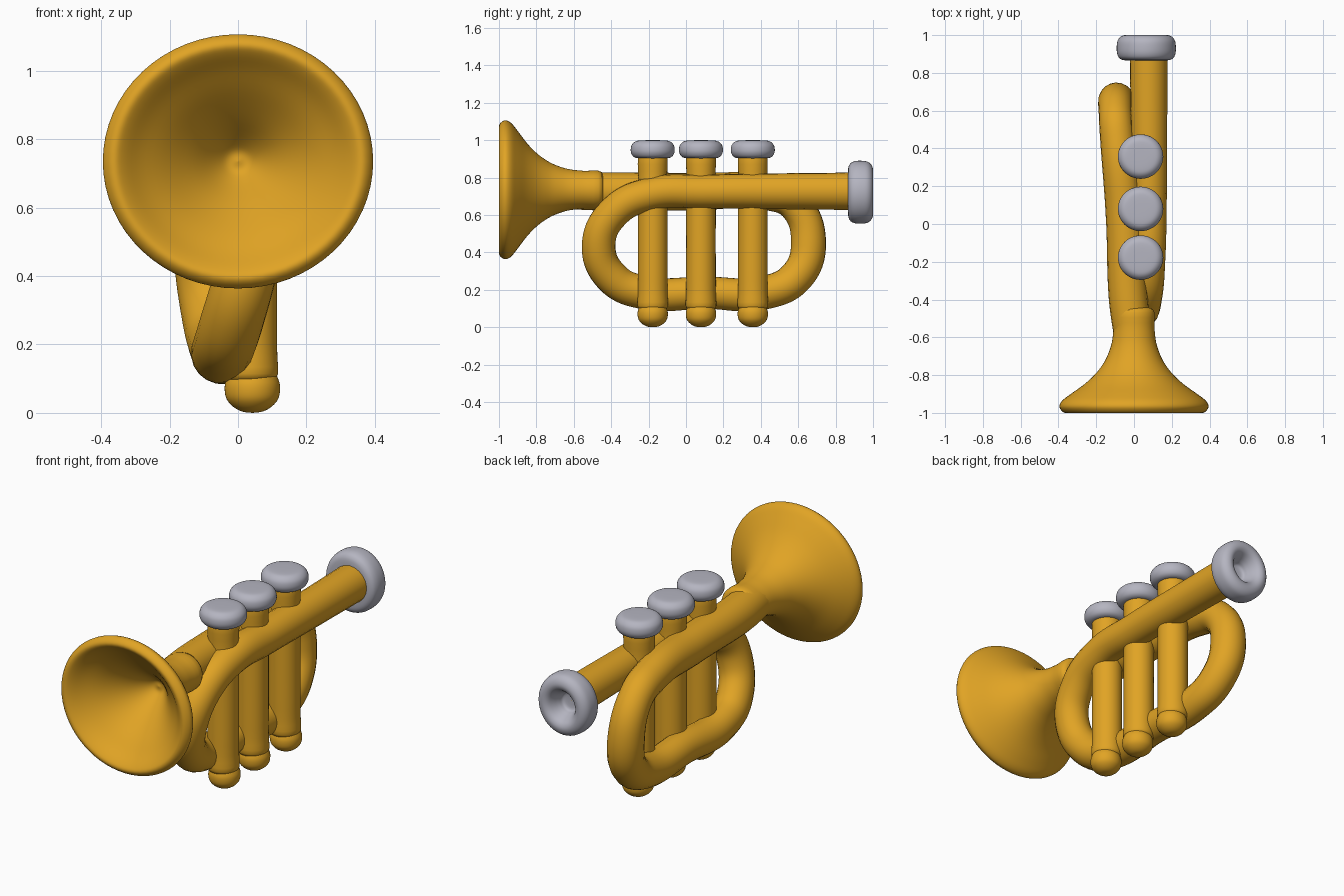
import bpy, math
from mathutils import Vector

if "Cube" in bpy.data.objects:
    bpy.data.objects.remove(bpy.data.objects["Cube"])


def material(name, color):
    m = bpy.data.materials.new(name)
    m.diffuse_color = (*color, 1)
    m.use_nodes = True
    m.node_tree.nodes["Principled BSDF"].inputs["Base Color"].default_value = m.diffuse_color
    return m


GOLD = material("golden brass", (0.75, 0.37, 0.018))
SILVER = material("silver grey", (0.46, 0.46, 0.53))


def add_mesh(name, me, mat):
    me.materials.clear()
    me.materials.append(mat)
    for p in me.polygons:
        p.use_smooth = True
    ob = bpy.data.objects.new(name, me)
    bpy.context.collection.objects.link(ob)
    return ob


def refine(pts, n=4):
    # Catmull-Rom interpolation of a short profile
    p = [Vector(q) for q in pts]
    p = [p[0]] + p + [p[-1]]
    out = []
    for i in range(1, len(p) - 2):
        a, b, c, d = p[i - 1:i + 3]
        for k in range(n):
            t = k / n
            out.append(0.5 * (2 * b + (c - a) * t + (2 * a - 5 * b + 4 * c - d) * t * t
                              + (3 * b - a - 3 * c + d) * t ** 3))
    return out + [p[-1]]


def lathe(name, profile, center, axis, mat, sx=1, sy=1, seg=48):
    # profile is (position along axis, radius); axis is 'y' or 'z'
    verts, faces = [], []
    prof = refine(profile)
    for h, r in prof:
        r = max(r, 0.0005)
        for k in range(seg):
            a = 2 * math.pi * k / seg
            u, v = r * math.cos(a) * sx, r * math.sin(a) * sy
            verts.append((center[0] + u, h, center[1] + v) if axis == 'y'
                         else (center[0] + u, center[1] + v, h))
    for i in range(len(prof) - 1):
        for k in range(seg):
            j = (k + 1) % seg
            f = (i * seg + k, i * seg + j, (i + 1) * seg + j, (i + 1) * seg + k)
            faces.append(f[::-1] if axis == 'y' else f)
    me = bpy.data.meshes.new(name)
    me.from_pydata(verts, [], faces)
    return add_mesh(name, me, mat)


def tube(name, pts, mat):
    # pts are (x, y, z, radius)
    cu = bpy.data.curves.new(name + "_path", 'CURVE')
    cu.dimensions = '3D'
    cu.bevel_depth = 1
    cu.bevel_resolution = 8
    cu.resolution_u = 10
    cu.use_fill_caps = True
    s = cu.splines.new('BEZIER')
    s.bezier_points.add(len(pts) - 1)
    for bp, (x, y, z, r) in zip(s.bezier_points, pts):
        bp.co = (x, y, z)
        bp.radius = r
        bp.handle_left_type = bp.handle_right_type = 'AUTO'
    tmp = bpy.data.objects.new(name + "_path", cu)
    bpy.context.collection.objects.link(tmp)
    bpy.context.view_layer.update()
    dg = bpy.context.evaluated_depsgraph_get()
    me = bpy.data.meshes.new_from_object(tmp.evaluated_get(dg))
    bpy.data.objects.remove(tmp)
    return add_mesh(name, me, mat)


# Flared bell, outside then inside
lathe("bell", [(-0.45, 0.0), (-0.45, 0.1), (-0.55, 0.108), (-0.63, 0.118), (-0.7, 0.142),
               (-0.75, 0.17), (-0.8, 0.21), (-0.85, 0.265), (-0.9, 0.335), (-0.935, 0.38),
               (-0.965, 0.395), (-0.99, 0.382), (-1.0, 0.36), (-0.985, 0.333), (-0.94, 0.285),
               (-0.88, 0.215), (-0.8, 0.135), (-0.72, 0.065), (-0.69, 0.03), (-0.69, 0.0)],
      (0, 0.735), 'y', GOLD, 1, 0.94, 64)

# One continuous pipe: bell tube, rear bend, lower run, front bend, lead pipe
tube("wound_pipe", [
    (-0.005, -0.6, 0.73, 0.1), (-0.03, -0.4, 0.725, 0.103), (-0.05, 0.05, 0.725, 0.1),
    (-0.085, 0.42, 0.72, 0.092), (-0.098, 0.58, 0.655, 0.088), (-0.093, 0.655, 0.45, 0.094),
    (-0.07, 0.59, 0.27, 0.092), (-0.05, 0.42, 0.185, 0.09),
    (-0.045, 0.1, 0.185, 0.086), (-0.045, -0.22, 0.185, 0.09),
    (-0.02, -0.39, 0.26, 0.092), (0.03, -0.467, 0.44, 0.09), (0.062, -0.38, 0.62, 0.088),
    (0.078, -0.18, 0.715, 0.088), (0.083, 0.1, 0.725, 0.09), (0.08, 0.5, 0.727, 0.096),
    (0.077, 0.9, 0.727, 0.1)], GOLD)

# Mouthpiece with a hollow cup
lathe("mouthpiece", [(0.868, 0.0), (0.866, 0.11), (0.876, 0.147), (0.9, 0.162), (0.935, 0.165),
                     (0.97, 0.16), (0.992, 0.142), (1.0, 0.115), (0.99, 0.09), (0.965, 0.072),
                     (0.935, 0.058), (0.91, 0.045), (0.905, 0.0)],
      (0.065, 0.722), 'y', SILVER, 0.95, 1.02)

# Three valves: casing, button on top, round foot below
for i, y in enumerate((-0.178, 0.08, 0.357), 1):
    lathe(f"valve_casing_{i}", [(0.1, 0.0), (0.1, 0.076), (0.2, 0.079), (0.45, 0.079),
                                (0.7, 0.079), (0.8, 0.077), (0.93, 0.074), (0.93, 0.0)],
          (0.035, y), 'z', GOLD)
    lathe(f"valve_button_{i}", [(0.903, 0.0), (0.903, 0.075), (0.911, 0.103), (0.93, 0.117),
                                (0.952, 0.12), (0.975, 0.114), (0.993, 0.095), (0.999, 0.065),
                                (1.0, 0.0)], (0.035, y), 'z', SILVER, 1, 0.98)
    lathe(f"valve_foot_{i}", [(0.0, 0.0), (0.004, 0.03), (0.018, 0.056), (0.04, 0.075),
                              (0.068, 0.081), (0.095, 0.077), (0.118, 0.06), (0.13, 0.0)],
          (0.042, y), 'z', GOLD)
